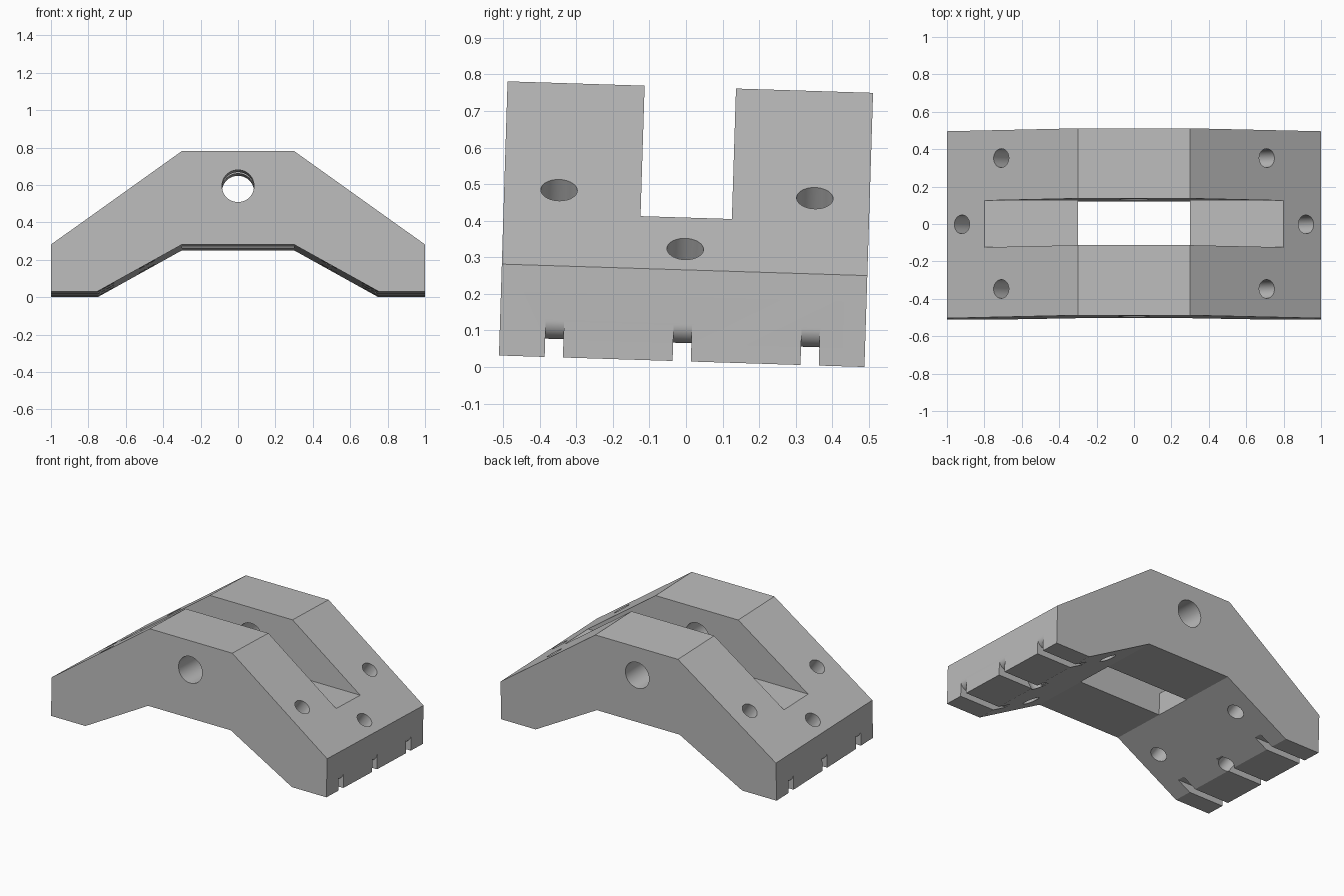
import bpy
import math
from mathutils import Matrix, Vector

if "Cube" in bpy.data.objects:
    bpy.data.objects.remove(bpy.data.objects["Cube"], do_unlink=True)

grey = bpy.data.materials.new("plain grey")
grey.use_nodes = True
grey.diffuse_color = (0.5, 0.5, 0.5, 1)
grey.node_tree.nodes["Principled BSDF"].inputs["Base Color"].default_value = (0.5, 0.5, 0.5, 1)


def prism(name, profile, y_mid, width):
    """Extrude an (x, z) outline along y."""
    n = len(profile)
    verts = [(x, y_mid + s * width / 2, z) for s in (-1, 1) for x, z in profile]
    faces = [tuple(range(n)), tuple(reversed(range(n, 2 * n)))]
    faces += [(i, i + n, (i + 1) % n + n, (i + 1) % n) for i in range(n)]
    mesh = bpy.data.meshes.new(name)
    mesh.from_pydata(verts, [], faces)
    obj = bpy.data.objects.new(name, mesh)
    bpy.context.collection.objects.link(obj)
    # make all normals point outwards
    bpy.context.view_layer.objects.active = obj
    bpy.ops.object.select_all(action='DESELECT')
    obj.select_set(True)
    bpy.ops.object.mode_set(mode='EDIT')
    bpy.ops.mesh.select_all(action='SELECT')
    bpy.ops.mesh.normals_make_consistent(inside=False)
    bpy.ops.object.mode_set(mode='OBJECT')
    return obj


def box(name, x, y, z_low, z_high):
    return prism(name, [(-x, z_low), (x, z_low), (x, z_high), (-x, z_high)], 0, 2 * y)


def rod(name, center, axis, radius, length):
    bpy.ops.mesh.primitive_cylinder_add(vertices=64, radius=radius, depth=length, location=center)
    obj = bpy.context.object
    obj.name = name
    obj.rotation_euler = Vector((0, 0, 1)).rotation_difference(Vector(axis)).to_euler()
    return obj


def cut(body, cutter):
    cutter.hide_render = True
    mod = body.modifiers.new("cut", 'BOOLEAN')
    mod.operation = 'DIFFERENCE'
    mod.solver = 'EXACT'
    mod.object = cutter
    bpy.context.view_layer.objects.active = body
    bpy.ops.object.modifier_apply(modifier=mod.name)
    bpy.data.objects.remove(cutter, do_unlink=True)


# Arched bracket body
half = [(0.75, 0), (1, 0), (1, 0.25), (0.3, 0.75)]
outline = half + [(-x, z) for x, z in reversed(half)] + [(-0.3, 0.25), (0.3, 0.25)]
body = prism("arched_bracket", outline, 0, 1)
body.data.materials.append(grey)

# Central slot: shallow flat floor, open through the middle
cut(body, box("slot_cutter", 0.9, 0.125, 0.393, 1))
cut(body, box("opening_cutter", 0.3, 0.125, 0.1, 0.6))

# Cross pin hole through both cheeks
cut(body, rod("pin_cutter", (0, 0, 0.563), (0, 1, 0), 0.086, 2))

# Screw holes square to the sloped top, and strap grooves with a rounded outer end
arc = [(0.95 + 0.05 * math.sin(a), 0.1 - 0.05 * math.cos(a))
       for a in (math.radians(90 * i / 12) for i in range(13))]
groove = [(0.5, -0.1), (1.1, -0.1), (1.1, 0.1)] + arc[::-1] + [(0.5, 0.05)]
for side in (-1, 1):
    normal = Vector((side * 0.5, 0, 0.7)).normalized()
    for x, y in ((0.71, -0.35), (0.71, 0.35), (0.92, 0)):
        top = Vector((side * x, y, 0.25 + (1 - x) * 5 / 7))
        cut(body, rod("screw_cutter", top - normal * 0.3, normal, 0.05, 0.9))
    for y in (-0.35, 0, 0.35):
        cut(body, prism("groove_cutter", [(side * x, z) for x, z in groove], y, 0.05))

# Slight forward tilt, then centre and set on the ground
mesh = body.data
mesh.transform(Matrix.Rotation(math.radians(-1.8), 4, 'X'))
ys = [v.co.y for v in mesh.vertices]
zs = [v.co.z for v in mesh.vertices]
mesh.transform(Matrix.Translation((0, -(min(ys) + max(ys)) / 2, -min(zs))))

bpy.ops.object.select_all(action='DESELECT')
body.select_set(True)
bpy.context.view_layer.objects.active = body
bpy.ops.object.shade_smooth_by_angle(angle=math.radians(25))
